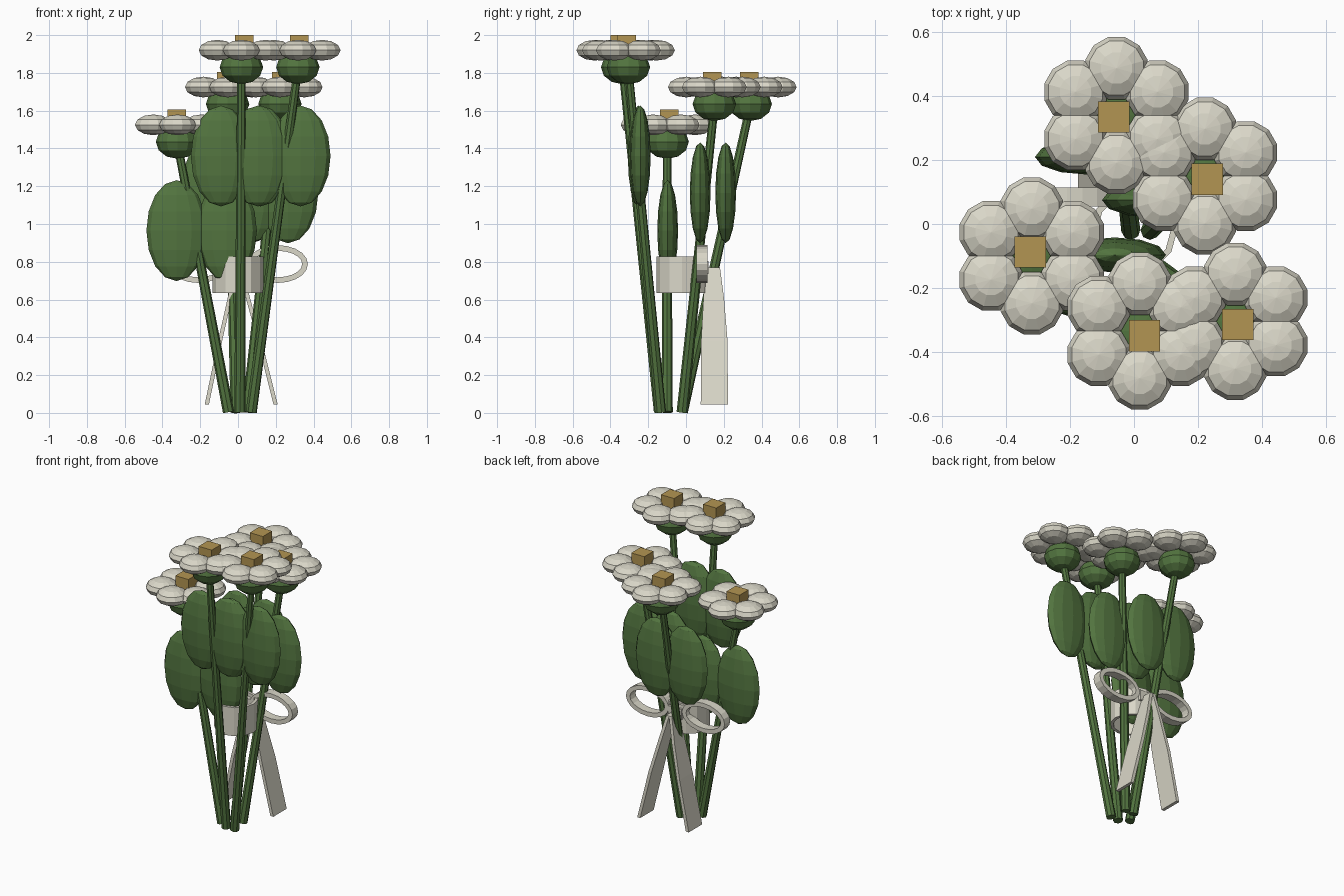
import bpy, bmesh
from math import pi, sin, cos, radians
from mathutils import Vector, Matrix

if "Cube" in bpy.data.objects:
    bpy.data.objects.remove(bpy.data.objects["Cube"])


def material(name, rgb):
    m = bpy.data.materials.new(name)
    m.use_nodes = True
    m.diffuse_color = (*rgb, 1)
    m.node_tree.nodes["Principled BSDF"].inputs["Base Color"].default_value = (*rgb, 1)
    return m


CREAM = material("cream", (0.70, 0.68, 0.58))
GREEN = material("leaf green", (0.085, 0.175, 0.05))
GOLD = material("gold", (0.45, 0.30, 0.085))


def finish(name, bm, mat):
    bmesh.ops.recalc_face_normals(bm, faces=bm.faces[:])
    mesh = bpy.data.meshes.new(name)
    bm.to_mesh(mesh)
    bm.free()
    mesh.materials.append(mat)
    ob = bpy.data.objects.new(name, mesh)
    bpy.context.collection.objects.link(ob)
    return ob


def add_ellipsoid(bm, centre, size, rings=6, turn=0):
    m = (Matrix.Translation(centre) @ Matrix.Diagonal((*size, 1))
         @ Matrix.Rotation(turn, 4, 'Z'))
    bmesh.ops.create_uvsphere(bm, u_segments=12, v_segments=rings, radius=1, matrix=m)


def box(name, centre, size, mat):
    bm = bmesh.new()
    m = Matrix.Translation(centre) @ Matrix.Diagonal((*size, 1))
    bmesh.ops.create_cube(bm, size=1, matrix=m)
    return finish(name, bm, mat)


def loft(name, sections, mat, closed=False):
    """Skin a list of equal-length point loops."""
    bm = bmesh.new()
    loops = [[bm.verts.new(p) for p in s] for s in sections]
    n = len(loops[0])
    pairs = list(zip(loops, loops[1:]))
    if closed:
        pairs.append((loops[-1], loops[0]))
    for a, b in pairs:
        for i in range(n):
            j = (i + 1) % n
            bm.faces.new((a[i], a[j], b[j], b[i]))
    if not closed:
        bm.faces.new(loops[0])
        bm.faces.new(loops[-1])
    return finish(name, bm, mat)


def stem(name, start, end):
    a, b = Vector(start), Vector(end)
    d = b - a
    bm = bmesh.new()
    m = Matrix.Translation((a + b) / 2) @ d.to_track_quat('Z', 'Y').to_matrix().to_4x4()
    bmesh.ops.create_cone(bm, cap_ends=True, segments=8, radius1=0.03, radius2=0.022,
                          depth=d.length, matrix=m)
    return finish(name, bm, GREEN)


def flower(tag, head, eye, root, leaf_xs, leaf_y):
    x, y, z = head
    # Ring of six flattened petals
    bm = bmesh.new()
    for k in range(6):
        a = radians(90 + 60 * k)
        add_ellipsoid(bm, (x + 0.148 * cos(a), y + 0.148 * sin(a), z),
                      (0.101, 0.101, 0.055), turn=pi / 12)
    finish(tag + "_petals", bm, CREAM)
    # Square flower centre
    box(tag + "_centre", (*eye, z + 0.04), (0.098, 0.098, 0.08), GOLD)
    # Calyx under the petals
    bm = bmesh.new()
    add_ellipsoid(bm, (x, y, z - 0.09), (0.115, 0.115, 0.09))
    finish(tag + "_calyx", bm, GREEN)
    stem(tag + "_stem", (*root, 0.004), (x, y, z - 0.1))
    # Pair of upright leaves beside the stem
    for side, lx in zip(("right", "left"), leaf_xs):
        bm = bmesh.new()
        add_ellipsoid(bm, (lx, leaf_y, z - 0.56), (0.16, 0.055, 0.267), rings=8)
        finish(f"{tag}_{side}_leaf", bm, GREEN)


flower("back_flower", (-0.055, 0.34, 1.725), (-0.063, 0.335), (-0.01, -0.02), (-0.15, 0.07), 0.21)
flower("left_flower", (0.222, 0.15, 1.725), (0.229, 0.14), (0.05, -0.02), (0.06, 0.265), 0.075)
flower("right_flower", (-0.32, -0.1, 1.525), (-0.325, -0.088), (-0.05, -0.1), (-0.325, -0.06), -0.097)
flower("front_flower", (0.018, -0.335, 1.92), (0.033, -0.35), (0.01, -0.14), (-0.09, 0.105), -0.253)
flower("front_left_flower", (0.317, -0.305, 1.92), (0.325, -0.315), (0.07, -0.135), (0.12, 0.33), -0.242)

# Open ribbon band around the stems
profile = [(0.135, 0.635), (0.135, 0.828), (0.115, 0.828), (0.115, 0.635)]
loft("ribbon_band",
     [[(r * cos(t), -0.02 + r * sin(t), z) for r, z in profile]
      for t in (2 * pi * k / 12 for k in range(12))], CREAM, closed=True)

# Bow: knot, two loops and two hanging tails
box("bow_knot", (0, 0.09, 0.77), (0.1, 0.06, 0.07), CREAM)
for s, side in ((1, "left"), (-1, "right")):
    loft(side + "_bow_loop",
         [[(s * (0.21 + (0.16 - i) * cos(t)), y, 0.788 + (0.1 - i) * sin(t))
           for i, y in ((0, 0.055), (0, 0.115), (0.03, 0.115), (0.03, 0.055))]
          for t in (2 * pi * k / 20 for k in range(20))], CREAM, closed=True)
    shift = 0.017 if s > 0 else -0.017
    tail = [(0.01, 0.14, 0.04, 0.77), (0.05, 0.147, 0.055, 0.6),
            (0.105, 0.15, 0.07, 0.38), (0.182, 0.15, 0.072, 0.045)]
    loft(side + "_ribbon_tail",
         [[(s * (x + dx) + 0.017 * (x / 0.182), y + h * dy, z)
           for dx, dy in ((-0.011, -1), (0.011, -1), (0.011, 1), (-0.011, 1))]
          for x, y, h, z in tail], CREAM)
